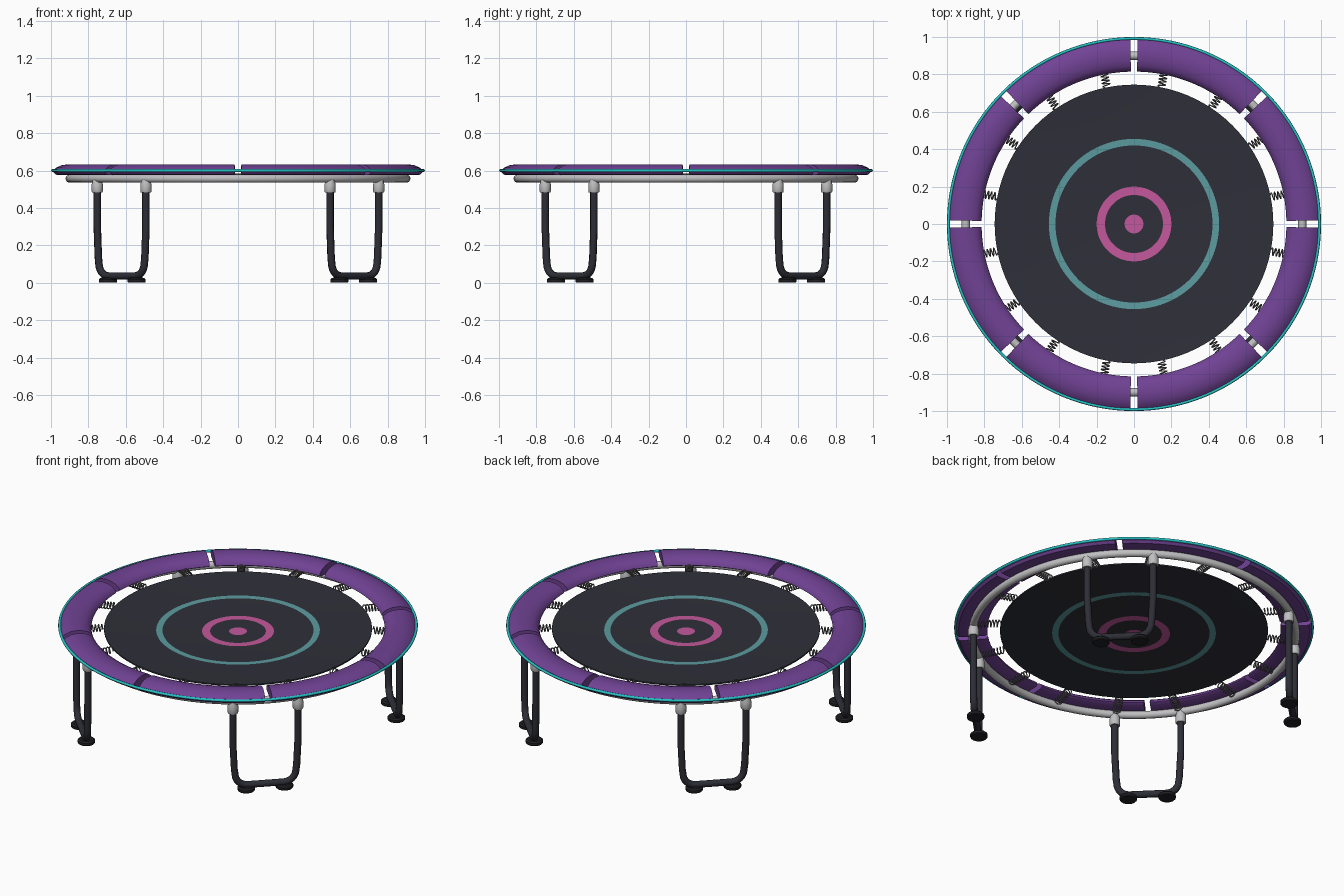
import bpy, bmesh, math
from mathutils import Vector, Matrix

if "Cube" in bpy.data.objects:
    bpy.data.objects.remove(bpy.data.objects["Cube"])

def material(name, r, g, b):
    m = bpy.data.materials.new(name)
    lin = [((c / 255 + 0.055) / 1.055) ** 2.4 for c in (r, g, b)]
    m.diffuse_color = (*lin, 1)
    m.use_nodes = True
    m.node_tree.nodes["Principled BSDF"].inputs["Base Color"].default_value = m.diffuse_color
    return m

PURPLE = material("purple vinyl", 112, 66, 148)
CYAN = material("cyan piping", 38, 196, 200)
STEEL = material("light steel", 192, 192, 194)
SPRING = material("spring steel", 105, 105, 108)
LEG = material("charcoal leg", 45, 46, 54)
RUBBER = material("black rubber", 32, 32, 36)
MAT = material("dark mat", 47, 48, 57)
TEAL = material("muted teal", 92, 156, 160)
PINK = material("pink", 196, 88, 156)

def finish(name, me, mats, angle=35):
    for m in mats:
        me.materials.append(m)
    ob = bpy.data.objects.new(name, me)
    bpy.context.collection.objects.link(ob)
    bpy.ops.object.select_all(action='DESELECT')
    ob.select_set(True)
    bpy.context.view_layer.objects.active = ob
    bpy.ops.object.shade_smooth_by_angle(angle=math.radians(angle))
    return ob

def lathe(name, profile, n, mats, a0=0, a1=math.tau, rule=None, angle=35):
    """Sweep a closed (radius, z) profile about z, capped if not a full turn."""
    full = a1 - a0 > 6.28
    bm = bmesh.new()
    rows = []
    for i in range(n if full else n + 1):
        a = a0 + (a1 - a0) * i / n
        rows.append([bm.verts.new((r * math.cos(a), r * math.sin(a), z)) for r, z in profile])
    k = len(profile)
    for i in range(n):
        p, q = rows[i], rows[(i + 1) % len(rows)]
        for j in range(k):
            bm.faces.new((p[j], q[j], q[(j + 1) % k], p[(j + 1) % k]))
    if not full:
        bm.faces.new(rows[0])
        bm.faces.new(rows[-1])
    bmesh.ops.remove_doubles(bm, verts=bm.verts, dist=1e-5)
    bmesh.ops.recalc_face_normals(bm, faces=bm.faces)
    if rule:
        for f in bm.faces:
            c = sum((v.co.xy.length for v in f.verts)) / len(f.verts)
            f.material_index = rule(c)
    me = bpy.data.meshes.new(name)
    bm.to_mesh(me)
    bm.free()
    return finish(name, me, mats, angle)

def circle(major, z, minor, n):
    return [(major + minor * math.cos(math.tau * i / n), z + minor * math.sin(math.tau * i / n))
            for i in range(n)]

def tube(name, pts, radius, res, mat):
    cu = bpy.data.curves.new(name, 'CURVE')
    cu.dimensions = '3D'
    cu.bevel_depth, cu.bevel_resolution, cu.use_fill_caps = radius, res, True
    sp = cu.splines.new('POLY')
    sp.points.add(len(pts) - 1)
    for p, co in zip(sp.points, pts):
        p.co = (*co, 1)
    tmp = bpy.data.objects.new("tmp", cu)
    bpy.context.collection.objects.link(tmp)
    dg = bpy.context.evaluated_depsgraph_get()
    me = bpy.data.meshes.new_from_object(tmp.evaluated_get(dg))
    bpy.data.objects.remove(tmp)
    me.materials.clear()
    return finish(name, me, [mat], 50)

def turned(name, profile, loc, mat, n=20):
    ob = lathe(name, profile, n, [mat])
    ob.location = loc
    return ob

# steel frame ring and cyan piping
lathe("frame_ring", circle(0.9, 0.557, 0.022, 14), 96, [STEEL], angle=60)
lathe("edge_piping", circle(0.992, 0.6, 0.008, 8), 128, [CYAN], angle=60)

# eight padded cover sections with narrow gaps
pad = [(0.815, 0.588), (0.822, 0.605), (0.845, 0.621), (0.875, 0.63), (0.91, 0.633), (0.945, 0.628),
       (0.972, 0.615), (0.988, 0.602), (0.988, 0.592), (0.975, 0.578), (0.95, 0.575), (0.83, 0.579)]
gap = math.radians(1.15)
for i in range(8):
    a = i * math.pi / 4
    lathe(f"pad_{i + 1}", pad, 16, [PURPLE], a + gap, a + math.pi / 4 - gap)

# slightly dished jumping mat, ring colours chosen by radius
radii = [0.0, 0.05, 0.105, 0.155, 0.2, 0.3, 0.42, 0.455, 0.6, 0.745]
def dish(r):
    return 0.56 + 0.02 * (r / 0.745) ** 2
def ring_colour(r):
    if r < 0.05 or 0.155 < r < 0.2:
        return 2
    return 1 if 0.42 < r < 0.455 else 0
top = [(r, dish(r) + 0.004) for r in radii]
bottom = [(r, dish(r) - 0.004) for r in reversed(radii)]
lathe("jumping_mat", top + bottom, 96, [MAT, TEAL, PINK], rule=ring_colour)

# sixteen coil springs from the mat to the frame
turns, steps = 7, 12
for i in range(16):
    rot = Matrix.Rotation(math.radians(11.25 + 22.5 * i), 3, 'Z')
    pts = [(0.735, 0, 0.58)]
    for s in range(turns * steps + 1):
        t = s / (turns * steps)
        a = math.tau * s / steps
        pts.append((0.752 + 0.125 * t, 0.02 * math.cos(a), 0.578 - 0.01 * t + 0.019 * math.sin(a)))
    pts.append((0.89, 0, 0.565))
    tube(f"spring_{i + 1}", [rot @ Vector(p) for p in pts], 0.0035, 1, SPRING)

# four U-shaped legs on the diagonals, with sockets and rubber feet
half, base, bend, rad = 0.184, 0.036, 0.07, 0.88
right = [(half, 0.53), (half, 0.3), (half - 0.008, base + bend + 0.03)]
for s in range(7):
    a = math.pi / 2 * s / 6
    right.append((half - 0.012 - bend + bend * math.cos(a), base + bend - bend * math.sin(a)))
outline = right + [(-x, z) for x, z in reversed(right)]
for i in range(4):
    rot = Matrix.Rotation(math.radians(45 + 90 * i), 3, 'Z')
    tube(f"leg_{i + 1}", [rot @ Vector((rad, x, z)) for x, z in outline], 0.02, 3, LEG)
    for side in (-1, 1):
        turned(f"leg_socket_{i + 1}_{'a' if side < 0 else 'b'}",
               [(0, 0.482), (0.027, 0.482), (0.03, 0.488), (0.03, 0.525), (0.023, 0.55), (0, 0.55)],
               rot @ Vector((rad, side * half, 0)), STEEL)
        turned(f"foot_{i + 1}_{'a' if side < 0 else 'b'}",
               [(0, 0), (0.045, 0), (0.049, 0.005), (0.049, 0.018), (0.04, 0.026), (0, 0.03)],
               rot @ Vector((rad - 0.005, side * 0.108, 0)), RUBBER)
